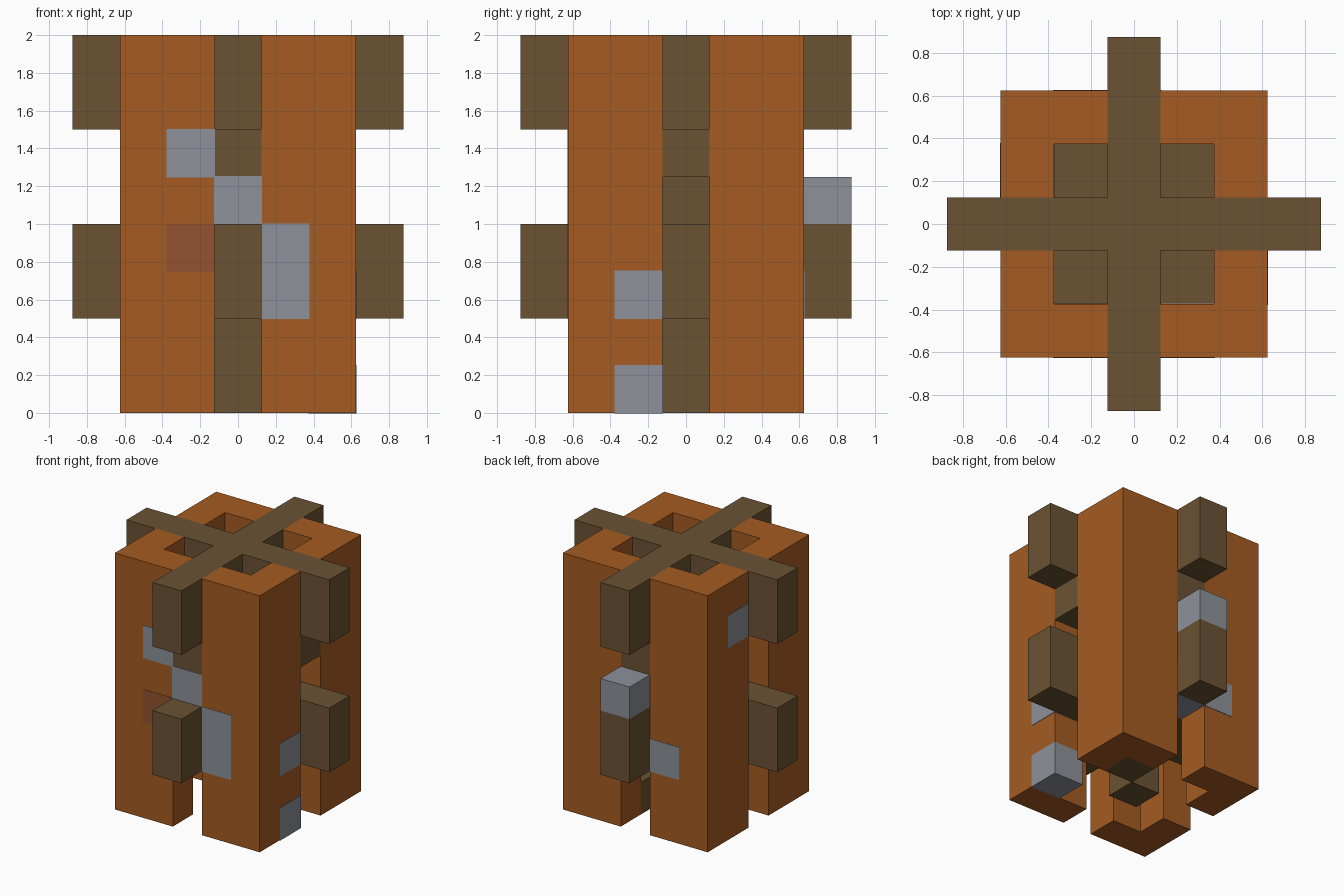
import bpy
import bmesh

cube = bpy.data.objects.get("Cube")
if cube:
    bpy.data.objects.remove(cube, do_unlink=True)

U = 0.25  # one block


def material(name, rgb):
    m = bpy.data.materials.new(name)
    m.use_nodes = True
    color = (*rgb, 1.0)
    m.diffuse_color = color
    m.node_tree.nodes["Principled BSDF"].inputs["Base Color"].default_value = color
    return m


ORANGE = material("orange_wood", (0.376, 0.105, 0.016))
BROWN = material("dark_wood", (0.147, 0.085, 0.033))
GREY = material("grey_stone", (0.266, 0.283, 0.319))
RUST = material("rust_brown", (0.292, 0.084, 0.028))


def prism(name, profile, bottom, top, mat):
    """Extrude a flat outline, given in blocks, between two heights."""
    bm = bmesh.new()
    face = bm.faces.new([bm.verts.new((x * U, y * U, bottom * U)) for x, y in profile])
    raised = bmesh.ops.extrude_face_region(bm, geom=[face])["geom"]
    verts = [v for v in raised if isinstance(v, bmesh.types.BMVert)]
    bmesh.ops.translate(bm, verts=verts, vec=(0, 0, (top - bottom) * U))
    bmesh.ops.recalc_face_normals(bm, faces=bm.faces)
    mesh = bpy.data.meshes.new(name)
    bm.to_mesh(mesh)
    bm.free()
    mesh.materials.append(mat)
    obj = bpy.data.objects.new(name, mesh)
    bpy.context.collection.objects.link(obj)
    return obj


def rect(x0, x1, y0, y1):
    return [(x0, y0), (x1, y0), (x1, y1), (x0, y1)]


def block(name, cell, mat, grow=0.0):
    i, j, k = cell
    h = 0.5 + grow
    return prism(name, rect(i - h, i + h, j - h, j + h), k - grow, k + 1 + grow, mat)


# Four L-shaped corner posts
angle = [(0.5, 2.5), (0.5, 1.5), (1.5, 1.5), (1.5, 0.5), (2.5, 0.5), (2.5, 2.5)]
for sx, side in ((1, "left"), (-1, "right")):
    for sy, end in ((1, "back"), (-1, "front")):
        prism(f"{end}_{side}_post", [(sx * x, sy * y) for x, y in angle], 0, 8, ORANGE)

# Central column and the two crossed braces
prism("central_column", rect(-0.5, 0.5, -0.5, 0.5), 0, 8, BROWN)
quarter = [(3.5, -0.5), (3.5, 0.5), (0.5, 0.5)]
plus = []
for turn in range(4):
    plus += quarter
    quarter = [(-y, x) for x, y in quarter]
for name, level in (("lower_brace", 2), ("upper_brace", 6)):
    prism(name, plus, level, level + 2, BROWN)

# Inner floor under the open shafts, and a loose block below it
prism("shaft_floor", rect(-1.5, 1.5, -1.5, 1.5), 2, 4, BROWN)
block("loose_wood_block", (1, 1, 0), BROWN)

# Infill between the braces
prism("long_infill", rect(-0.5, 0.5, -2.5, 2.5), 5, 6, BROWN)
prism("left_infill", rect(0.5, 2.5, -0.5, 0.5), 5, 6, BROWN)
prism("front_infill", rect(-0.5, 0.5, -2.5, -0.5), 4, 5, BROWN)
prism("back_infill", rect(-0.5, 0.5, 0.5, 2.5), 4, 5, BROWN)

# Stones set into the faces
stones = [
    (0, -2, 4), (-1, -2, 5), (1, -2, 2), (1, -2, 3),
    (2, -1, 0), (2, -1, 2), (-1, 2, 2), (0, 2, 2), (-2, 1, 6),
]
for n, cell in enumerate(stones):
    block(f"inset_stone_{n + 1}", cell, GREY, 0.012)
block("back_stone", (0, 3, 4), GREY)
block("rust_patch", (-1, -2, 3), RUST, 0.012)
